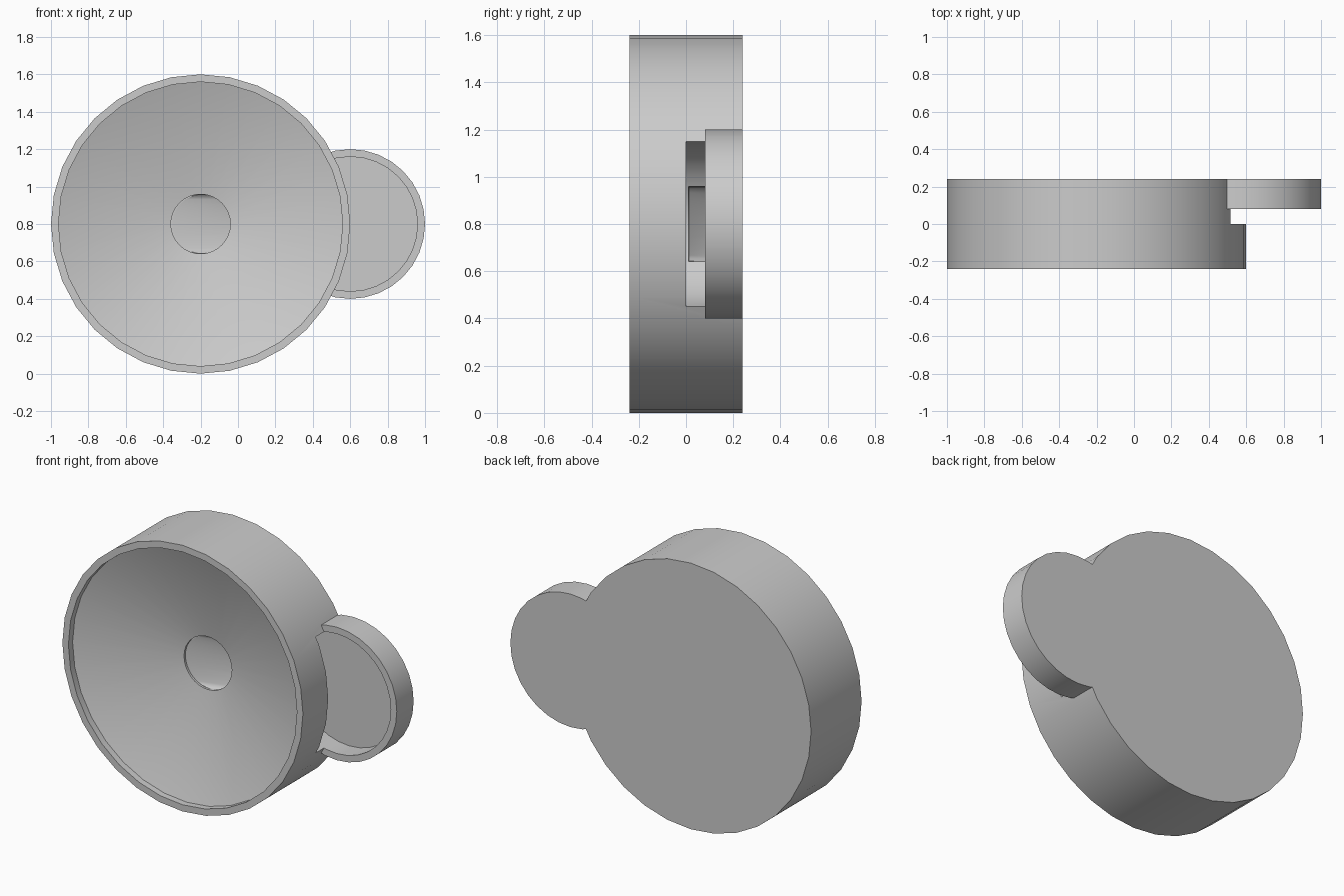
import bpy, bmesh, math

if "Cube" in bpy.data.objects:
    bpy.data.objects.remove(bpy.data.objects["Cube"])

SIDES = 32
MID_Z = 0.8


def ring(bm, x, y, r):
    """Circle of vertices facing the front."""
    return [bm.verts.new((x + r * math.cos(2 * math.pi * i / SIDES), y,
                          MID_Z + r * math.sin(2 * math.pi * i / SIDES)))
            for i in range(SIDES)]


def finish(bm, name):
    bmesh.ops.recalc_face_normals(bm, faces=bm.faces[:])
    mesh = bpy.data.meshes.new(name)
    bm.to_mesh(mesh)
    bm.free()
    obj = bpy.data.objects.new(name, mesh)
    bpy.context.collection.objects.link(obj)
    return obj


def turned(name, x, profile):
    """Solid turned about the y axis from (radius, y) points."""
    bm = bmesh.new()
    rings = [ring(bm, x, y, r) for r, y in profile]
    for a, b in zip(rings, rings[1:]):
        for i in range(SIDES):
            j = (i + 1) % SIDES
            bm.faces.new((a[i], a[j], b[j], b[i]))
    bm.faces.new(rings[0])
    bm.faces.new(rings[-1])
    return finish(bm, name)


def hull(name, circles):
    """Convex solid wrapped around (x, y, radius) circles."""
    bm = bmesh.new()
    for c in circles:
        ring(bm, *c)
    res = bmesh.ops.convex_hull(bm, input=bm.verts[:])
    junk = {v for v in res["geom_interior"] + res["geom_unused"]
            if isinstance(v, bmesh.types.BMVert)}
    bmesh.ops.delete(bm, geom=list(junk), context='VERTS')
    bmesh.ops.dissolve_limit(bm, angle_limit=0.001, verts=bm.verts[:], edges=bm.edges[:])
    return finish(bm, name)


def combine(target, tool, operation):
    mod = target.modifiers.new(tool.name, 'BOOLEAN')
    mod.operation = operation
    mod.solver = 'EXACT'
    mod.object = tool
    bpy.context.view_layer.objects.active = target
    bpy.ops.object.modifier_apply(modifier=mod.name)
    bpy.data.objects.remove(tool)


# Drum with a raised rim and a funnel face
body = turned("funnel_body", -0.2,
              [(0.16, 0.0), (0.76, -0.2), (0.76, -0.24), (0.8, -0.24), (0.8, 0.24)])

# Small round tray at the side
combine(body, turned("tray", 0.6, [(0.4, 0.08), (0.4, 0.24)]), 'UNION')

# Tray recess, which also bites a slot into the drum
combine(body, turned("tray_recess", 0.6, [(0.36, 0.0), (0.36, 0.2)]), 'DIFFERENCE')

# Sloping chute from the funnel hole to the tray
combine(body, hull("chute", [(-0.2, 0.01, 0.159), (0.45, 0.01, 0.159),
                             (0.45, 0.198, 0.159)]), 'DIFFERENCE')

# Hole at the bottom of the funnel
combine(body, turned("hole", -0.2, [(0.159, -0.05), (0.159, 0.013)]), 'DIFFERENCE')

bpy.ops.object.select_all(action='DESELECT')
body.select_set(True)
bpy.context.view_layer.objects.active = body
bpy.ops.object.shade_smooth_by_angle(angle=math.radians(25))
